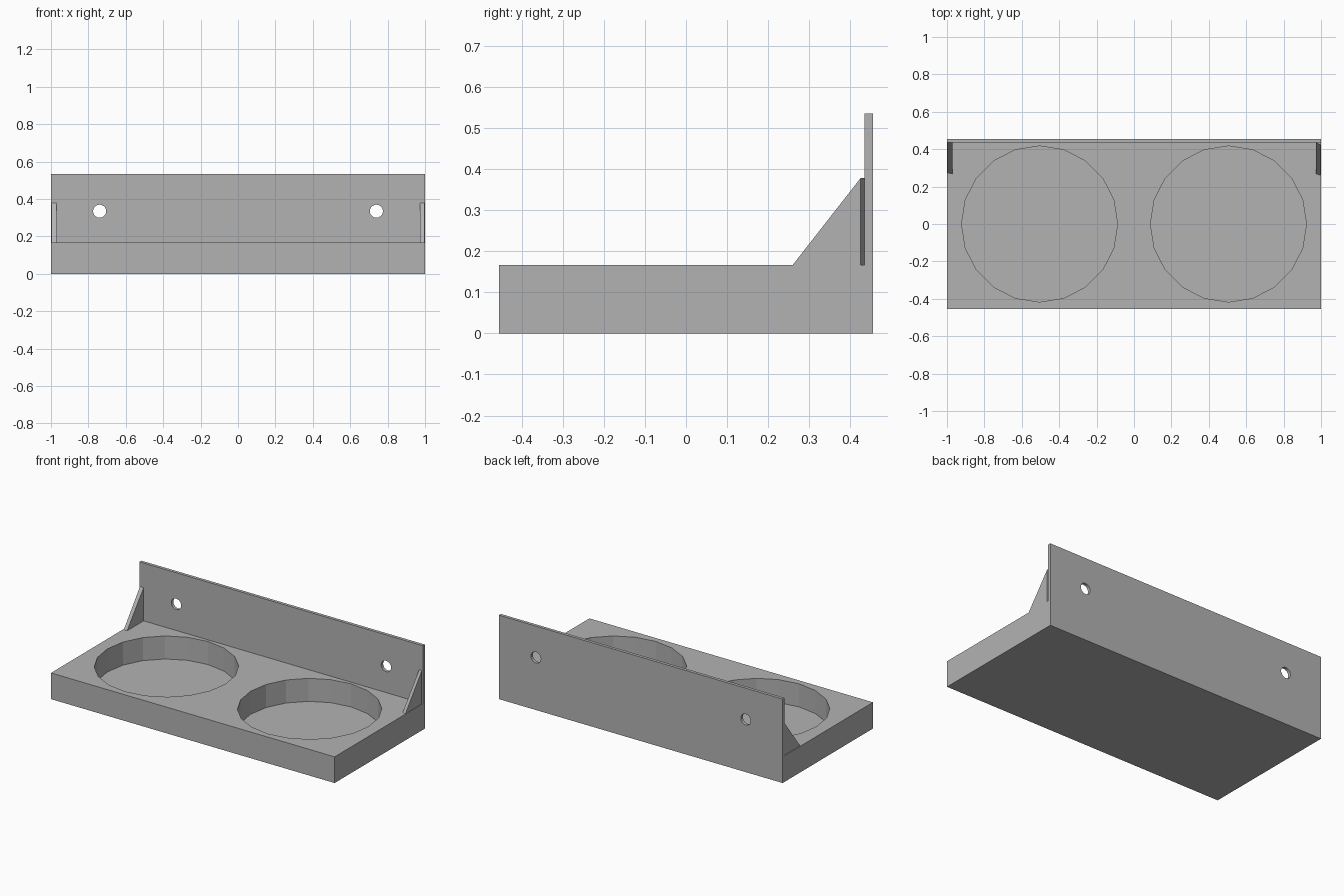
import bpy
import bmesh
from math import pi
from mathutils import Matrix

default = bpy.data.objects.get("Cube")
if default:
    bpy.data.objects.remove(default, do_unlink=True)

grey = bpy.data.materials.new("plain grey")
grey.use_nodes = True
colour = (0.45, 0.45, 0.45, 1)
grey.diffuse_color = colour
grey.node_tree.nodes["Principled BSDF"].inputs["Base Color"].default_value = colour


def add_object(name, bm):
    bmesh.ops.recalc_face_normals(bm, faces=bm.faces)
    mesh = bpy.data.meshes.new(name)
    bm.to_mesh(mesh)
    bm.free()
    mesh.materials.append(grey)
    obj = bpy.data.objects.new(name, mesh)
    bpy.context.collection.objects.link(obj)
    return obj


def loft(name, start, end):
    """Closed solid between two matching outlines."""
    bm = bmesh.new()
    a = [bm.verts.new(p) for p in start]
    b = [bm.verts.new(p) for p in end]
    bm.faces.new(a)
    bm.faces.new(b[::-1])
    for i in range(len(a)):
        j = (i + 1) % len(a)
        bm.faces.new((a[i], b[i], b[j], a[j]))
    return add_object(name, bm)


def cut_round(target, radius, depth, sides, matrix):
    """Cut a cylinder out of the target, then discard the cutter."""
    bm = bmesh.new()
    bmesh.ops.create_cone(bm, cap_ends=True, segments=sides, radius1=radius,
                          radius2=radius, depth=depth, matrix=matrix)
    cutter = add_object("round_cutter", bm)
    cutter.hide_render = True
    mod = target.modifiers.new("cut", 'BOOLEAN')
    mod.operation = 'DIFFERENCE'
    mod.solver = 'EXACT'
    mod.object = cutter
    bpy.context.view_layer.objects.active = target
    bpy.ops.object.modifier_apply(modifier=mod.name)
    bpy.data.objects.remove(cutter, do_unlink=True)


# Base block and back wall share one L-shaped side profile
base_top, wall_top = 0.167, 0.535
back, wall_front = 0.455, 0.435
profile = [(-back, 0), (back, 0), (back, wall_top), (wall_front, wall_top),
           (wall_front, base_top), (-back, base_top)]
holder = loft("holder_base_and_back_wall",
              [(-1, y, z) for y, z in profile],
              [(1, y, z) for y, z in profile])

# Two round pockets and two screw holes
floor, pocket_depth = 0.02, 0.4
for side in (-1, 1):
    cut_round(holder, 0.417, pocket_depth, 20,
              Matrix.Translation((side * 0.505, 0, floor + pocket_depth / 2)))
    cut_round(holder, 0.035, 0.1, 20,
              Matrix.Translation((side * 0.74, 0.445, 0.335))
              @ Matrix.Rotation(pi / 2, 4, 'X'))


# Triangular corner braces, the left one slightly askew
def brace(name, inner, outer, inner_y, outer_y):
    def triangle(x, ys):
        toe, heel = ys
        return [(x, toe, base_top), (x, heel, base_top), (x, heel, 0.378)]
    loft(name, triangle(inner, inner_y), triangle(outer, outer_y))


brace("left_brace", 0.974, 0.998, (0.268, 0.435), (0.26, 0.425))
brace("right_brace", -0.97, -0.996, (0.268, 0.435), (0.273, 0.435))
